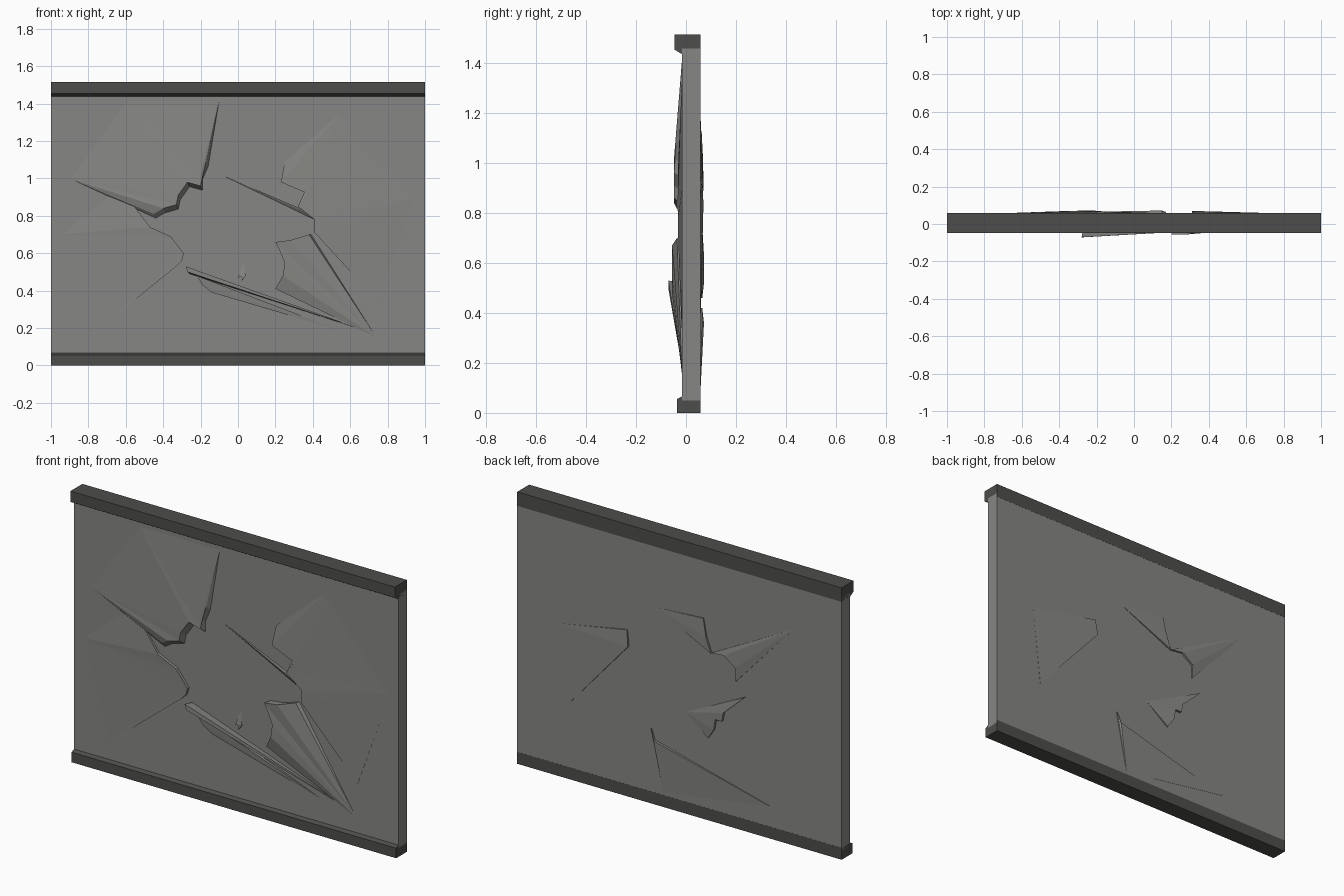
import bpy

if "Cube" in bpy.data.objects:
    bpy.data.objects.remove(bpy.data.objects["Cube"])

FRONT, BACK = -0.016, 0.058


def material(name, value):
    m = bpy.data.materials.new(name)
    m.diffuse_color = (value, value, value * 0.96, 1)
    m.use_nodes = True
    m.node_tree.nodes["Principled BSDF"].inputs["Base Color"].default_value = m.diffuse_color
    return m


WALL = material("concrete grey", 0.24)
TRIM = material("dark trim grey", 0.075)


def make(name, verts, faces, mat):
    mesh = bpy.data.meshes.new(name)
    mesh.from_pydata(verts, [], faces)
    mesh.materials.append(mat)
    ob = bpy.data.objects.new(name, mesh)
    bpy.context.collection.objects.link(ob)
    return ob


def extrude_x(name, profile, mat):
    """Extrude a (y, z) profile across the full width."""
    n = len(profile)
    verts = [(x, y, z) for x in (-1, 1) for y, z in profile]
    faces = [list(range(n))[::-1], list(range(n, 2 * n))]
    faces += [(i, (i + 1) % n, (i + 1) % n + n, i + n) for i in range(n)]
    return make(name, verts, faces, mat)


def shard(name, ridge, anchors, depth, back=False, lean=(0, 0)):
    """Plate lifted along a jagged ridge, sinking into the wall at its anchors.
    Ridge points are (x, z) or (x, z, fraction of depth)."""
    s, y0 = (1, BACK) if back else (-1, FRONT)
    n, k = len(ridge), len(anchors)
    top = [(p[0], y0 + s * depth * (p[2] if len(p) > 2 else 1), p[1]) for p in ridge]
    base = [(p[0] + lean[0], y0 - s * 0.002, p[1] + lean[1]) for p in ridge]
    low = [(x, y0 - s * 0.0005, z) for x, z in anchors]
    verts, faces, prev = top + base + low, [], 0
    for i in range(n - 1):
        a = min(k - 1, i * k // (n - 1))
        if a != prev:
            faces.append((i, 2 * n + a, 2 * n + prev))
            prev = a
        faces.append((i, i + 1, 2 * n + a))
        faces.append((i, n + i, n + i + 1, i + 1))
    # close the two ends
    faces += [(0, 2 * n, n), (n - 1, 2 * n - 1, 2 * n + prev)]
    ob = make(name, verts, faces, WALL)
    # plate faces point away from the wall, broken edges away from the plate
    cx = sum(a[0] for a in anchors) / k
    cz = sum(a[1] for a in anchors) / k
    for p in ob.data.polygons:
        c, nrm = p.center, p.normal
        if len(p.vertices) == 4:
            flip = nrm.x * (c.x - cx) + nrm.z * (c.z - cz) < 0
        else:
            flip = nrm.y * s < 0
        if flip:
            p.flip()
    return ob


# wall slab and the two chamfered rails
extrude_x("wall_panel", [(FRONT, 0.05), (BACK - 0.0005, 0.05), (BACK - 0.0005, 1.46), (FRONT, 1.46)], WALL)
extrude_x("top_rail", [(FRONT, 1.437), (BACK, 1.437), (BACK, 1.515), (-0.047, 1.515), (-0.047, 1.455)], TRIM)
extrude_x("bottom_rail", [(-0.036, 0), (BACK, 0), (BACK, 0.066), (FRONT, 0.066), (-0.036, 0.056)], TRIM)

# broken plates on the front
shard("upper_left_plate",
      [(-.45, .81, .5), (-.40, .84), (-.33, .86), (-.32, .91), (-.27, .98), (-.20, .96), (-.20, 1.02), (-.17, 1.09, .6)],
      [(-.9, 1.0), (-.6, 1.42), (-.1, 1.42)], .032, lean=(.012, -.025))
shard("left_plate",
      [(-.63, .95, .1), (-.47, .74), (-.36, .69), (-.29, .60), (-.30, .56), (-.33, .53)],
      [(-.95, .7), (-.8, .15)], .016)
shard("lower_long_plate", [(-.28, .53), (-.27, .50)], [(.7, .18)], .055, lean=(.01, -.01))
shard("lower_short_plate", [(-.22, .48, 1.2), (-.19, .43), (-.14, .39, .8)], [(.54, .19)], .026)
shard("lower_right_plate",
      [(.38, .70, .5), (.28, .67), (.20, .66), (.22, .62), (.25, .55), (.24, .48), (.20, .41, .5)],
      [(.74, .15)], .04, lean=(.012, 0))
shard("right_plate",
      [(.25, 1.09, .4), (.23, .98), (.37, .92), (.32, .85), (.41, .78), (.41, .71), (.75, .34, .1)],
      [(.55, 1.35), (.95, .9)], .016)
shard("centre_plate", [(.32, .845), (.36, .82), (.41, .78, .5)], [(-.09, 1.02)], .02)
shard("small_chip", [(0, .47), (.04, .48), (.02, .45)], [(.03, .56)], .01)

# broken plates on the back
shard("back_right_plate", [(.70, .40, .1), (.31, .84), (.32, .93, .5)], [(.75, .85)], .012, True)
shard("back_upper_plate", [(-.15, 1.12, .5), (-.17, 1.02), (-.20, .94)], [(.15, 1.1)], .010, True)
shard("back_arc_plate", [(-.20, .94, .5), (-.28, .95), (-.35, .90), (-.35, .82, .5)], [(-.7, 1.2)], .012, True)
shard("back_centre_plate", [(-.41, .75, .5), (-.28, .63), (-.27, .58), (-.23, .58), (-.22, .52), (-.18, .46, .5)],
      [(-.04, .566)], .014, True)
shard("back_lower_plate", [(.17, .42, .5), (.15, .36), (-.56, .18, .1)], [(.1, .08)], .014, True)
